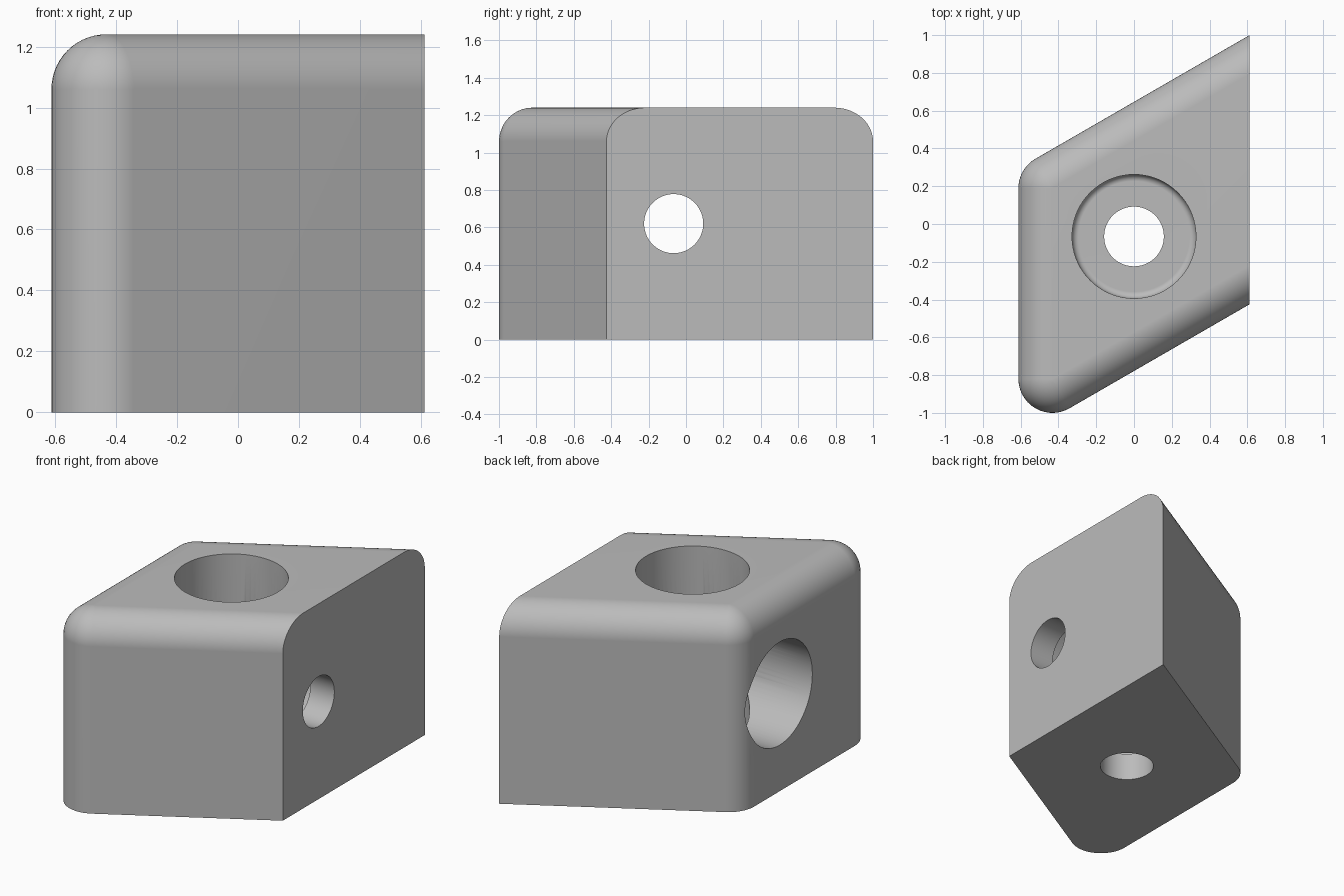
import bpy, bmesh, math
from mathutils import Matrix, Vector

cube = bpy.data.objects.get("Cube")
if cube:
    bpy.data.objects.remove(cube, do_unlink=True)

HALF, HEIGHT, ROUND = 0.612, 1.24, 0.18       # half width, height, edge radius
SLANT = math.radians(30)
FRONT_Y, BACK_Y = -0.425, 1.0                 # ends of the flat right face
CENTRE = Vector((0, -0.066, HEIGHT / 2))      # where the two bores cross
BORE, POCKET, FLOOR, FILLET = 0.158, 0.328, -0.445, 0.035
STEPS = 14

grey = bpy.data.materials.new("plain grey")
grey.use_nodes = True
grey.diffuse_color = (0.5, 0.5, 0.5, 1)
grey.node_tree.nodes["Principled BSDF"].inputs["Base Color"].default_value = (0.5, 0.5, 0.5, 1)


def finish(name, bm):
    bmesh.ops.remove_doubles(bm, verts=bm.verts, dist=1e-5)
    bmesh.ops.recalc_face_normals(bm, faces=bm.faces)
    mesh = bpy.data.meshes.new(name)
    bm.to_mesh(mesh)
    bm.free()
    mesh.materials.append(grey)
    obj = bpy.data.objects.new(name, mesh)
    bpy.context.collection.objects.link(obj)
    return obj


def outline(inset):
    """Slanted outline with two round left corners, pulled in on all sides but the right."""
    shift = inset / math.cos(SLANT)
    cx = ROUND - HALF
    front_c = -1 + ROUND
    back_c = BACK_Y + (cx - HALF) * math.tan(SLANT) - ROUND / math.cos(SLANT)
    points = [(HALF, FRONT_Y + shift)]
    for cy, start, end in ((front_c, -60, -180), (back_c, 180, 120)):
        for i in range(STEPS + 1):
            a = math.radians(start + (end - start) * i / STEPS)
            points.append((cx + (ROUND - inset) * math.cos(a),
                           cy + (ROUND - inset) * math.sin(a)))
    return points + [(HALF, BACK_Y - shift)]


def make_block():
    bm = bmesh.new()
    levels = [(0, 0)]
    for i in range(STEPS + 1):
        a = math.pi / 2 * i / STEPS
        levels.append((ROUND * (1 - math.cos(a)), HEIGHT - ROUND + ROUND * math.sin(a)))
    rings = [[bm.verts.new((x, y, z)) for x, y in outline(inset)] for inset, z in levels]
    n = len(rings[0])
    for low, high in zip(rings, rings[1:]):
        for i in range(n - 1):
            j = i + 1
            bm.faces.new((low[i], low[j], high[j], high[i]))
    # one flat face closes the right side, then the bottom and top
    bm.faces.new([r[0] for r in rings] + [r[-1] for r in reversed(rings)])
    bm.faces.new(rings[0])
    bm.faces.new(rings[-1])
    return finish("slanted_block", bm)


def make_cutter(name, radius, rotation):
    """Stepped bore: narrow hole, flat floor with small fillet, wide pocket."""
    profile = [(0, -1), (BORE, -1), (BORE, FLOOR)]
    for i in range(7):
        a = math.pi / 2 * i / 6
        profile.append((radius - FILLET + FILLET * math.sin(a),
                        FLOOR + FILLET - FILLET * math.cos(a)))
    profile += [(radius, 1), (0, 1)]
    bm = bmesh.new()
    verts = [bm.verts.new((x, 0, z)) for x, z in profile]
    edges = [bm.edges.new(pair) for pair in zip(verts, verts[1:])]
    bmesh.ops.spin(bm, geom=verts + edges, axis=(0, 0, 1), cent=(0, 0, 0),
                   angle=math.tau, steps=72, use_duplicate=False)
    bmesh.ops.transform(bm, verts=bm.verts, matrix=Matrix.Translation(CENTRE) @ rotation)
    cutter = finish(name, bm)
    cutter.hide_render = True
    return cutter


block = make_block()
bpy.context.view_layer.objects.active = block
block.select_set(True)

# pockets open on the top and on the left-hand face
cutters = [make_cutter("upright_bore", POCKET, Matrix.Identity(4)),
           make_cutter("sideways_bore", POCKET - 0.001, Matrix.Rotation(-math.pi / 2, 4, "Y"))]
for cutter in cutters:
    cut = block.modifiers.new(cutter.name, "BOOLEAN")
    cut.operation, cut.solver, cut.object = "DIFFERENCE", "EXACT", cutter
    bpy.ops.object.modifier_apply(modifier=cut.name)
for cutter in cutters:
    bpy.data.objects.remove(cutter, do_unlink=True)

# smooth rounds with crisp flat faces
bpy.ops.object.shade_smooth_by_angle(angle=math.radians(30))
weighted = block.modifiers.new("flat_face_normals", "WEIGHTED_NORMAL")
weighted.keep_sharp = True
